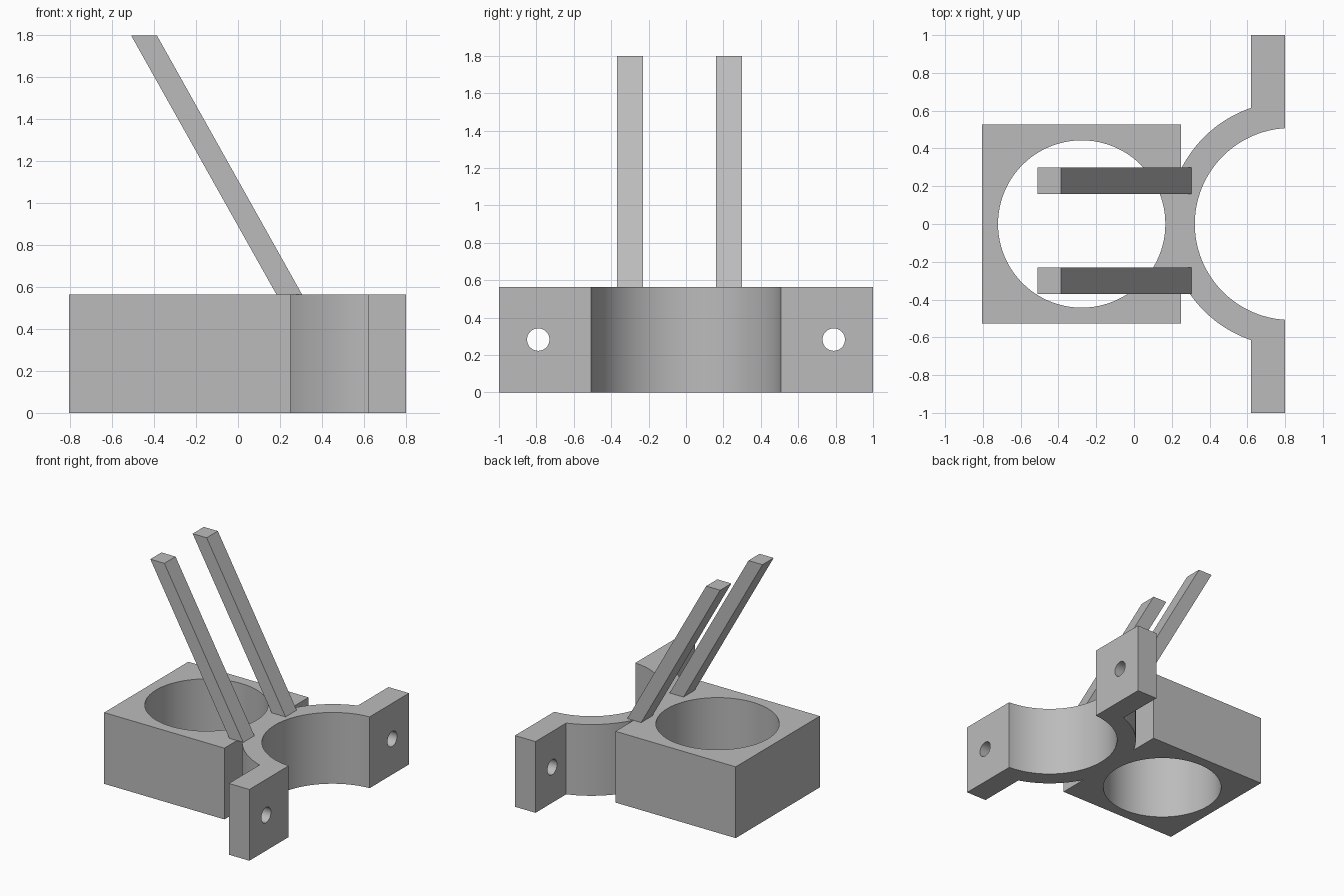
import bpy, bmesh
from math import pi, asin, acos, sin, cos, radians
from mathutils import Matrix

if "Cube" in bpy.data.objects:
    bpy.data.objects.remove(bpy.data.objects["Cube"], do_unlink=True)

grey = bpy.data.materials.new("plain grey")
grey.use_nodes = True
colour = (0.5, 0.5, 0.5, 1)
grey.diffuse_color = colour
grey.node_tree.nodes["Principled BSDF"].inputs["Base Color"].default_value = colour

HEIGHT = 0.565
CLAMP_X, INNER, OUTER = 0.83, 0.508, 0.65
BLOCK_BACK, BLOCK_FRONT, BLOCK_HALF = -0.805, 0.25, 0.527
TAB_BACK, TAB_FRONT = 0.62, 0.80


def make_object(name, bm):
    bmesh.ops.recalc_face_normals(bm, faces=bm.faces)
    mesh = bpy.data.meshes.new(name)
    bm.to_mesh(mesh)
    bm.free()
    mesh.materials.append(grey)
    obj = bpy.data.objects.new(name, mesh)
    bpy.context.collection.objects.link(obj)
    return obj


def prism(name, outline, offset):
    """Extrude a closed outline of 3D points along an offset."""
    bm = bmesh.new()
    face = bm.faces.new([bm.verts.new(p) for p in outline])
    grown = bmesh.ops.extrude_face_region(bm, geom=[face], use_keep_orig=True)
    verts = [v for v in grown["geom"] if isinstance(v, bmesh.types.BMVert)]
    bmesh.ops.translate(bm, verts=verts, vec=offset)
    return make_object(name, bm)


def arc(radius, start, end, steps):
    angles = [start + (end - start) * i / steps for i in range(steps + 1)]
    return [(CLAMP_X + radius * cos(a), radius * sin(a)) for a in angles]


def drill(target, radius, depth, location, axis, sides):
    """Cut a round hole through the target."""
    bm = bmesh.new()
    place = Matrix.Translation(location)
    if axis == "X":
        place = place @ Matrix.Rotation(pi / 2, 4, "Y")
    bmesh.ops.create_cone(bm, cap_ends=True, segments=sides, radius1=radius,
                          radius2=radius, depth=depth, matrix=place)
    cutter = make_object("hole_cutter", bm)
    cutter.hide_render = True
    mod = target.modifiers.new("hole", "BOOLEAN")
    mod.operation, mod.solver, mod.object = "DIFFERENCE", "EXACT", cutter
    bpy.context.view_layer.objects.active = target
    bpy.ops.object.modifier_apply(modifier=mod.name)
    bpy.data.objects.remove(cutter, do_unlink=True)


# Square block joined to a half-ring clamp with two tabs: half outline, mirrored
outer_start = acos((BLOCK_FRONT - CLAMP_X) / OUTER)
outer_end = acos((TAB_BACK - CLAMP_X) / OUTER)
inner_start = acos((TAB_FRONT - CLAMP_X) / INNER)
half = [(BLOCK_BACK, BLOCK_HALF), (BLOCK_FRONT, BLOCK_HALF)]
half += arc(OUTER, outer_start, outer_end, 16)
half += [(TAB_BACK, 1), (TAB_FRONT, 1)]
half += arc(INNER, inner_start, pi, 32)
mirrored = [(x, -y) for x, y in reversed(half[:-1])]
body = prism("holder_and_clamp", [(x, y, 0) for x, y in half + mirrored], (0, 0, HEIGHT))

# Large cup hole and the two bolt holes
drill(body, 0.443, 2, (-0.277, 0, HEIGHT / 2), "Z", 96)
for side in (-1, 1):
    drill(body, 0.06, 0.6, (0.71, side * 0.79, HEIGHT / 2), "X", 48)

bpy.ops.object.select_all(action="DESELECT")
body.select_set(True)
bpy.context.view_layer.objects.active = body
bpy.ops.object.shade_smooth_by_angle(angle=radians(25))

# Leaning square rods
lean = [(0.183, HEIGHT), (0.305, HEIGHT), (-0.387, 1.8), (-0.51, 1.8)]
for name, y in (("left_rod", 0.16), ("right_rod", -0.37)):
    prism(name, [(x, y, z) for x, z in lean], (0, 0.14, 0))
